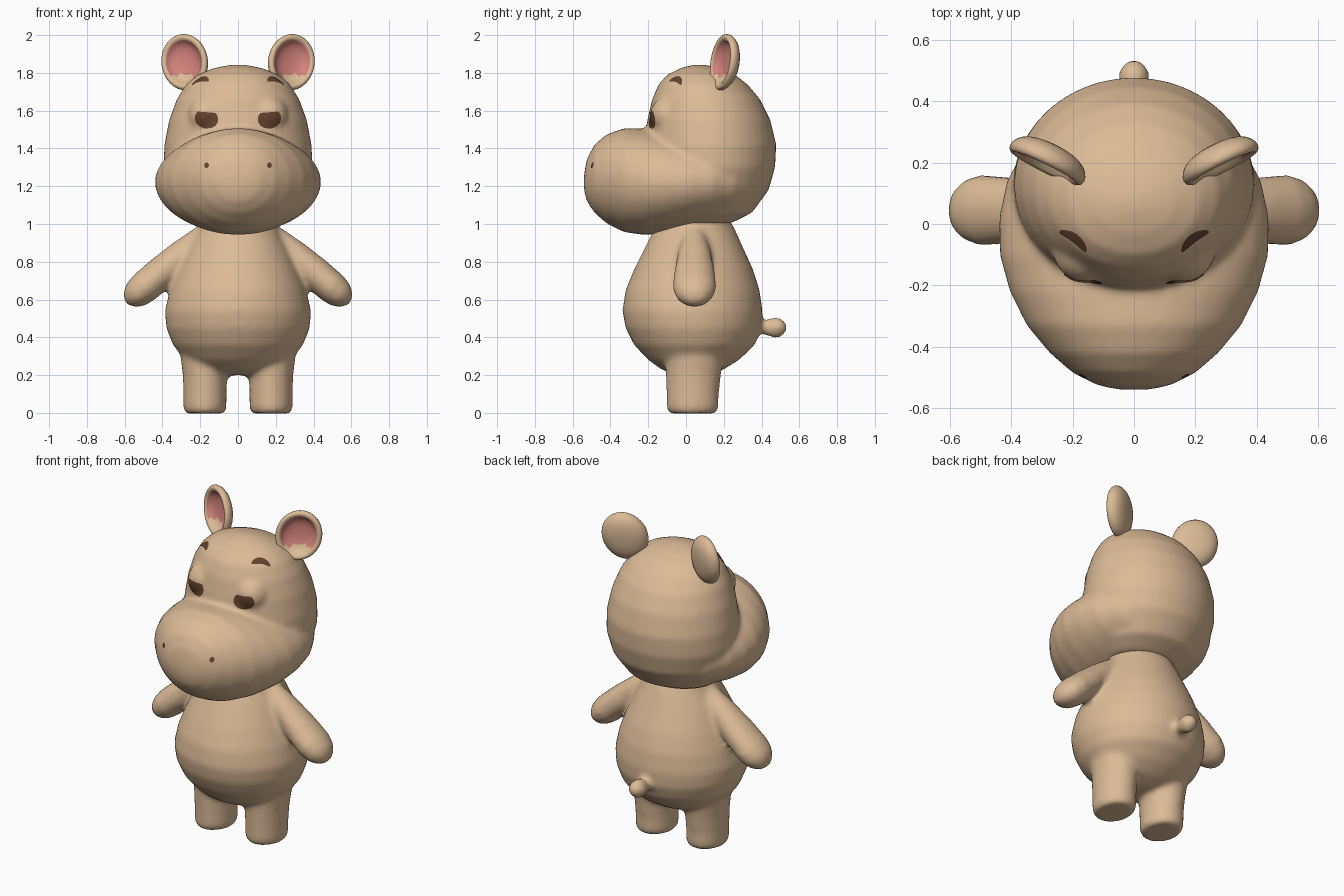
import bpy, bmesh, math
from mathutils import Matrix, Vector
from mathutils.bvhtree import BVHTree

cube = bpy.data.objects.get("Cube")
if cube:
    bpy.data.objects.remove(cube)


def material(name, rgb):
    m = bpy.data.materials.new(name)
    m.use_nodes = True
    m.diffuse_color = (*rgb, 1)
    bsdf = m.node_tree.nodes["Principled BSDF"]
    bsdf.inputs["Base Color"].default_value = (*rgb, 1)
    bsdf.inputs["Roughness"].default_value = 0.7
    return m


TAN = material("tan skin", (0.72, 0.50, 0.31))
PINK = material("pink inner ear", (0.66, 0.23, 0.20))
BROWN = material("dark brown", (0.13, 0.055, 0.028))
# Swaps y and z, so a loft runs front to back
ALONG_Y = Matrix(((1, 0, 0, 0), (0, 0, 1, 0), (0, 1, 0, 0), (0, 0, 0, 1)))


def loft(bm, sections, matrix=Matrix(), sides=40):
    """Closed skin over elliptical sections: (position, half width, low, high)."""
    rings = []
    for t, w, lo, hi in sections:
        ring = []
        for i in range(sides):
            a = math.tau * i / sides
            y = (lo + hi) / 2 + (hi - lo) / 2 * math.sin(a)
            ring.append(bm.verts.new(matrix @ Vector((w * math.cos(a), y, t))))
        rings.append(ring)
    bands = []
    for r, s in zip(rings, rings[1:]):
        bands.append([bm.faces.new((r[i], r[i - 1], s[i - 1], s[i])) for i in range(sides)])
    bm.faces.new(rings[0])
    bands.append([bm.faces.new(rings[-1])])
    return bands


def finish(name, bm, *mats):
    bmesh.ops.recalc_face_normals(bm, faces=bm.faces)
    for f in bm.faces:
        f.smooth = True
    mesh = bpy.data.meshes.new(name)
    bm.to_mesh(mesh)
    bm.free()
    for m in mats:
        mesh.materials.append(m)
    ob = bpy.data.objects.new(name, mesh)
    bpy.context.collection.objects.link(ob)
    return ob


def melt(ob, voxel, rounds):
    """Fuse overlapping shells into one soft skin."""
    r = ob.modifiers.new("fuse", 'REMESH')
    r.mode = 'VOXEL'
    r.voxel_size = voxel
    r.use_smooth_shade = True
    s = ob.modifiers.new("soften", 'SMOOTH')
    s.factor = 0.5
    s.iterations = rounds


# Body: belly, legs, arms and tail
bm = bmesh.new()
loft(bm, [(0.20, 0.10, -0.05, 0.12), (0.23, 0.20, -0.13, 0.20), (0.28, 0.28, -0.20, 0.28),
          (0.36, 0.345, -0.275, 0.365), (0.45, 0.38, -0.32, 0.40), (0.54, 0.387, -0.337, 0.405),
          (0.65, 0.362, -0.32, 0.39), (0.76, 0.32, -0.275, 0.355), (0.88, 0.265, -0.215, 0.30),
          (0.97, 0.215, -0.17, 0.26), (1.08, 0.18, -0.13, 0.20)])
leg = [(-0.003, 0.10, -0.085, 0.155), (0.02, 0.114, -0.102, 0.172), (0.10, 0.114, -0.103, 0.173),
       (0.20, 0.117, -0.107, 0.185), (0.30, 0.13, -0.11, 0.20), (0.40, 0.13, -0.10, 0.19)]
arm = [(0, 0.06, -0.06, 0.06), (0.15, 0.078, -0.088, 0.088), (0.30, 0.086, -0.108, 0.108),
       (0.42, 0.086, -0.116, 0.116), (0.48, 0.076, -0.10, 0.10), (0.52, 0.053, -0.07, 0.07),
       (0.545, 0.02, -0.03, 0.03)]
for side in (1, -1):
    loft(bm, leg, Matrix.Translation((side * 0.175, 0, 0)))
    loft(bm, arm, Matrix.Translation((side * 0.18, 0.045, 0.94))
         @ Matrix.Rotation(side * math.radians(131), 4, 'Y'))
loft(bm, [(0.34, 0.036, 0.42, 0.49), (0.41, 0.036, 0.415, 0.485), (0.45, 0.047, 0.40, 0.505),
          (0.49, 0.052, 0.395, 0.507), (0.52, 0.038, 0.415, 0.49), (0.537, 0.012, 0.44, 0.465)],
     ALONG_Y)
melt(finish("body", bm, TAN), 0.016, 8)

# Head: skull, broad muzzle and eye mounds
bm = bmesh.new()
loft(bm, [(0.985, 0.12, -0.05, 0.15), (1.01, 0.22, -0.10, 0.25), (1.06, 0.29, -0.15, 0.35),
          (1.18, 0.365, -0.20, 0.438), (1.30, 0.395, -0.22, 0.472), (1.42, 0.39, -0.22, 0.478),
          (1.55, 0.365, -0.205, 0.447), (1.66, 0.325, -0.18, 0.393), (1.74, 0.275, -0.145, 0.325),
          (1.79, 0.215, -0.10, 0.26), (1.825, 0.13, -0.03, 0.18), (1.843, 0.04, 0.04, 0.10)])
loft(bm, [(-0.54, 0.05, 1.18, 1.26), (-0.525, 0.12, 1.12, 1.345), (-0.485, 0.20, 1.06, 1.42),
          (-0.42, 0.275, 1.003, 1.475), (-0.33, 0.35, 0.957, 1.507), (-0.22, 0.405, 0.942, 1.505),
          (-0.10, 0.438, 0.952, 1.49), (0.02, 0.44, 0.973, 1.47), (0.14, 0.415, 1.00, 1.45),
          (0.26, 0.35, 1.03, 1.42), (0.36, 0.25, 1.10, 1.35)], ALONG_Y)
for side in (1, -1):
    bmesh.ops.create_uvsphere(bm, u_segments=24, v_segments=16, radius=0.105,
                              matrix=Matrix.Translation((side * 0.16, -0.085, 1.575)))
head = finish("head", bm, TAN)
melt(head, 0.014, 8)

# Ears: cupped discs with a pink hollow
across, up = Vector((0.9, 0.4, -0.3)).normalized(), Vector((0.28, 0.24, 0.93)).normalized()
facing = across.cross(up).normalized()
across = up.cross(facing)
frame = Matrix((across, up, facing)).transposed().to_4x4()
cup = [(-0.045, 0.15), (-0.04, 0.55), (-0.022, 0.85), (0.008, 1.0), (0.03, 0.98), (0.04, 0.88),
       (0.032, 0.76), (0.008, 0.68), (-0.008, 0.45), (-0.012, 0.12)]
bm = bmesh.new()
bands = loft(bm, [(t, 0.135 * r, -0.155 * r, 0.155 * r) for t, r in cup],
             Matrix.Translation((0.275, 0.215, 1.855)) @ frame, 32)
for band in bands[6:]:
    for f in band:
        f.material_index = int(f.calc_center_median().z > 1.785)
ears = finish("ears", bm, TAN, PINK)
ears.modifiers.new("pair", 'MIRROR')
ears.modifiers.new("round", 'SUBSURF').levels = 1

# Face details are thin patches laid on the head
bpy.context.view_layer.update()
skin = BVHTree.FromObject(head, bpy.context.evaluated_depsgraph_get())


def patch(name, outline, place, direction):
    """Disc with a given outline(angle), projected on the head on both sides."""
    n, steps = 28, 5
    bm = bmesh.new()
    for side in (1, -1):
        rings = []
        for k in range(1, steps + 1):
            ring = []
            for i in range(n):
                u, v = outline(math.tau * i / n)
                start = place(u * k / steps, v * k / steps)
                start.x *= side
                hit, normal, _, _ = skin.ray_cast(start, direction)
                ring.append(bm.verts.new(hit + normal * 0.004 if hit else start))
            rings.append(ring)
        bm.faces.new(rings[0])
        for r, s in zip(rings, rings[1:]):
            for i in range(n):
                bm.faces.new((r[i], r[i - 1], s[i - 1], s[i]))
    ob = finish(name, bm, BROWN)
    # Point every patch outward
    if sum((p.normal.dot(direction) for p in ob.data.polygons)) > 0:
        ob.data.flip_normals()


BACK, DOWN = Vector((0, 1, 0)), Vector((0, 0, -1))
patch("eyes", lambda a: (0.061 * math.cos(a), min(0.052 * math.sin(a), 0.034)),
      lambda u, v: Vector((0.165 + u, -1, 1.557 + v + 0.08 * u)), BACK)
patch("nostrils", lambda a: (0.012 * math.cos(a), 0.015 * math.sin(a)),
      lambda u, v: Vector((0.165 + u, -1, 1.31 + v)), BACK)
patch("brows", lambda a: (0.054 * math.cos(a), 0.014 * math.sin(a) - 0.012 * math.cos(a) ** 2),
      lambda u, v: Vector((0.19 + 0.8 * u - 0.6 * v, -0.045 + 0.6 * u + 0.8 * v, 3)), DOWN)
